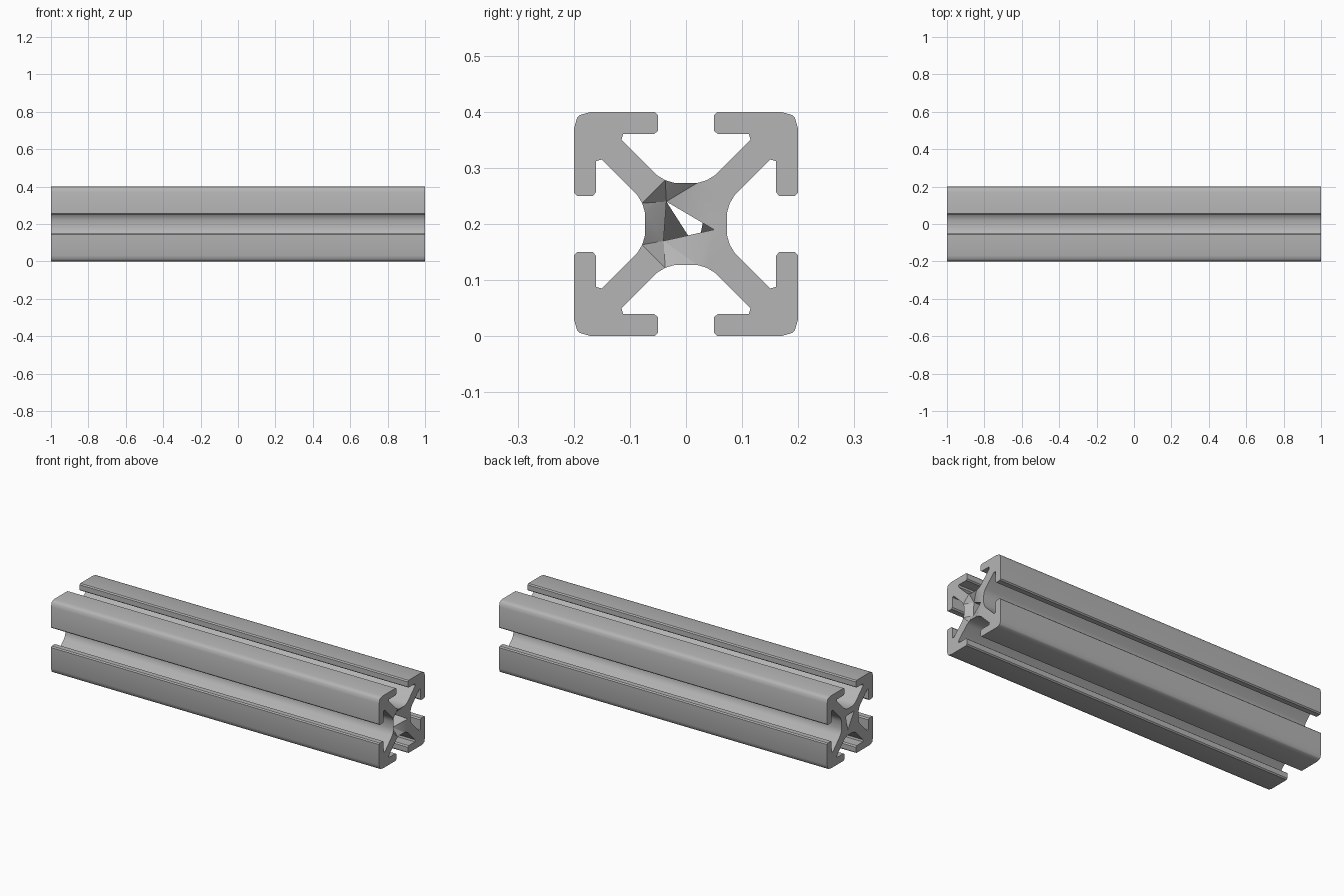
import bpy
import bmesh
import math
from mathutils import Vector

cube = bpy.data.objects.get("Cube")
if cube:
    bpy.data.objects.remove(cube, do_unlink=True)

HALF_LENGTH = 1.0
MID_HEIGHT = 0.2

# Aluminium grey
metal = bpy.data.materials.new("aluminium_grey")
metal.use_nodes = True
colour = (0.46, 0.46, 0.46, 1)
metal.diffuse_color = colour
metal.node_tree.nodes["Principled BSDF"].inputs["Base Color"].default_value = colour

# Half of one corner: slot floor, diagonal arm, lip and rounded outer corner
half = [(0.02, 0.073), (0.037, 0.078), (0.052, 0.087), (0.107, 0.142),
        (0.115, 0.150), (0.112, 0.160), (0.057, 0.160), (0.050, 0.166),
        (0.050, 0.194), (0.056, 0.2), (0.169, 0.2), (0.190, 0.194)]
corner = half + [(b, a) for a, b in reversed(half)]


def turn(points, quarter):
    """Rotate profile points clockwise by quarter turns."""
    for _ in range(quarter):
        points = [(b, -a) for a, b in points]
    return points


outer = [p for q in range(4) for p in turn(corner, q)]

# Central bore, which has a different three-sided opening at each end
bore_right = [(-0.035, 0.04), (-0.04, -0.03), (0.05, -0.01)]
bore_left = [(-0.035, 0.04), (0.02, -0.046), (0.037, 0.036)]

bm = bmesh.new()


def ring(points, x):
    verts = [bm.verts.new((x, y, z + MID_HEIGHT)) for y, z in points]
    edges = [bm.edges.new((v, verts[(i + 1) % len(verts)])) for i, v in enumerate(verts)]
    return verts, edges


def walls(first, second):
    n = len(first)
    for i in range(n):
        j = (i + 1) % n
        bm.faces.new((first[i], first[j], second[j], second[i]))


# Rings at both ends, filled as caps around the bore
ends = []
for x, bore in ((-HALF_LENGTH, bore_left), (HALF_LENGTH, bore_right)):
    rim, rim_edges = ring(outer, x)
    hole, hole_edges = ring(bore, x)
    bmesh.ops.triangle_fill(bm, use_beauty=True, edges=rim_edges + hole_edges,
                            normal=Vector((math.copysign(1, x), 0, 0)))
    ends.append((rim, hole))

walls(ends[0][0], ends[1][0])
walls(ends[0][1], ends[1][1])

# Dented web beside the right-hand opening
for v in ends[1][1][:2]:
    v.co.x -= 0.03

bmesh.ops.recalc_face_normals(bm, faces=bm.faces)
mesh = bpy.data.meshes.new("slotted_rail")
bm.to_mesh(mesh)
bm.free()
mesh.materials.append(metal)
rail = bpy.data.objects.new("slotted_rail", mesh)
bpy.context.collection.objects.link(rail)

# Smooth rounded walls, crisp ends and lips
bpy.ops.object.select_all(action='DESELECT')
rail.select_set(True)
bpy.context.view_layer.objects.active = rail
bpy.ops.object.shade_smooth_by_angle(angle=math.radians(30))
